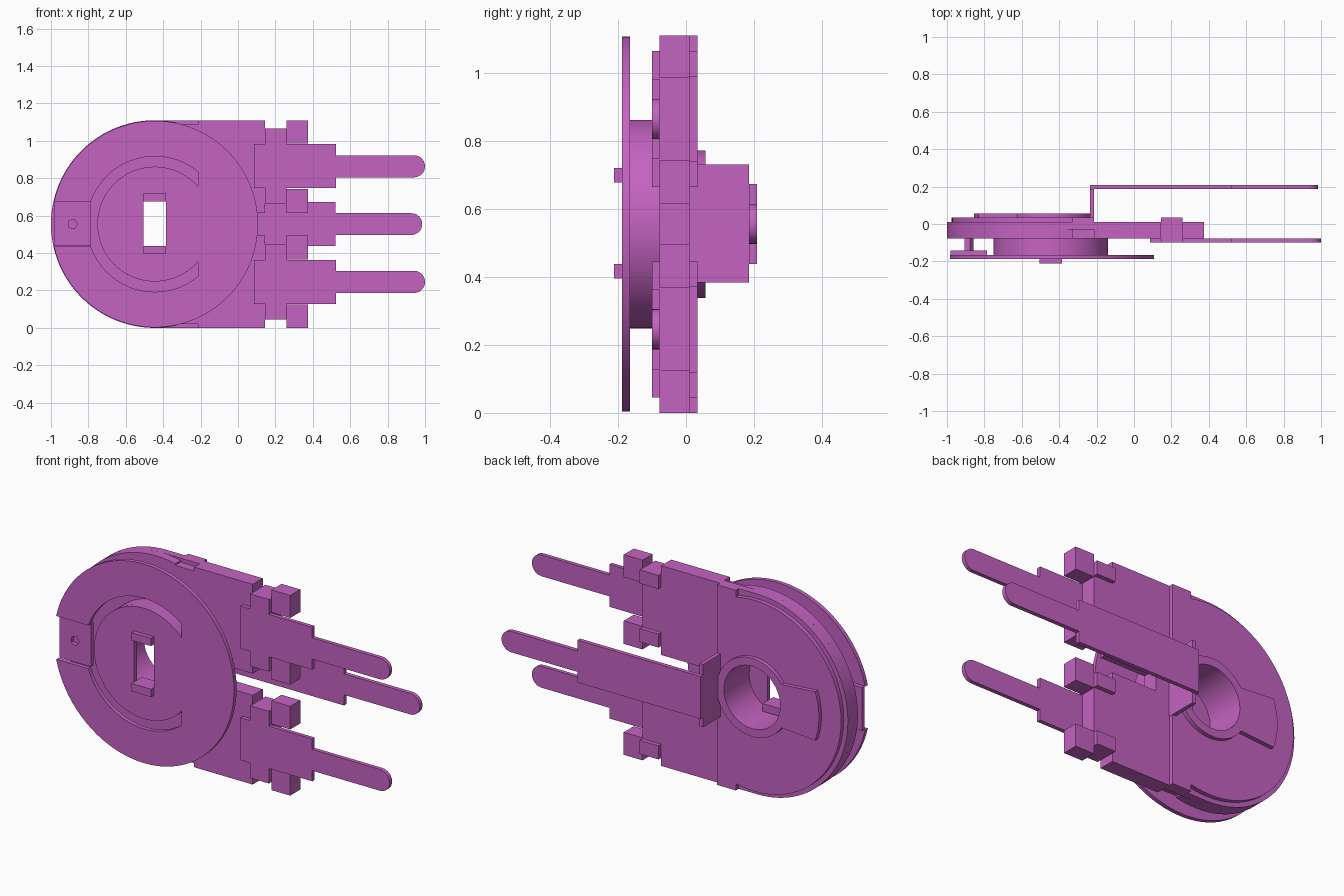
import bpy, math
from math import pi, asin, acos

cube = bpy.data.objects.get("Cube")
if cube:
    bpy.data.objects.remove(cube, do_unlink=True)

CX, CZ = -0.445, 0.555      # rotor axis

mat = bpy.data.materials.new("orchid_plastic")
mat.use_nodes = True
COL = (0.56, 0.125, 0.54, 1)
mat.diffuse_color = COL
mat.node_tree.nodes["Principled BSDF"].inputs["Base Color"].default_value = COL


def arc(r, a0, a1, n=48, cx=CX, cz=CZ):
    return [(cx + r * math.cos(a0 + (a1 - a0) * i / n),
             cz + r * math.sin(a0 + (a1 - a0) * i / n)) for i in range(n + 1)]


def circle(r, n=64, cx=CX, cz=CZ):
    return arc(r, 0, 2 * pi, n, cx, cz)[:-1]


def rect(x0, x1, z0, z1):
    return [(x0, z0), (x1, z0), (x1, z1), (x0, z1)]


def flip(pts):
    """Mirror an outline about the horizontal centre line."""
    return [(x, 2 * CZ - z) for x, z in reversed(pts)]


def plate(name, y0, y1, *loops):
    """Extrude x-z outlines (the first is the rim, the rest are holes) from y0 to y1."""
    cu = bpy.data.curves.new(name, 'CURVE')
    cu.dimensions = '2D'
    cu.fill_mode = 'BOTH'
    cu.extrude = (y1 - y0) / 2
    for pts in loops:
        sp = cu.splines.new('POLY')
        sp.points.add(len(pts) - 1)
        for p, (x, z) in zip(sp.points, pts):
            p.co = (x, z, 0, 1)
        sp.use_cyclic_u = True
    ob = bpy.data.objects.new(name, cu)
    bpy.context.collection.objects.link(ob)
    ob.rotation_euler = (pi / 2, 0, 0)
    ob.location = (0, (y0 + y1) / 2, 0)
    bpy.ops.object.select_all(action='DESELECT')
    ob.select_set(True)
    bpy.context.view_layer.objects.active = ob
    bpy.ops.object.convert(target='MESH')
    ob = bpy.context.object
    ob.name = name
    ob.data.materials.clear()
    ob.data.materials.append(mat)
    # weld caps to walls and keep normals outward
    bpy.ops.object.mode_set(mode='EDIT')
    bpy.ops.mesh.select_all(action='SELECT')
    bpy.ops.mesh.remove_doubles(threshold=0.0001)
    bpy.ops.mesh.normals_make_consistent(inside=False)
    bpy.ops.object.mode_set(mode='OBJECT')
    bpy.ops.object.transform_apply(location=True, rotation=True, scale=True)
    bpy.ops.object.shade_smooth_by_angle(angle=math.radians(30))
    return ob


# --- housing: rounded left end, forked right end with necks and end blocks
def housing_outline(notch):
    up = [(-0.13, 0.615), (0.145, 0.615), (0.145, 0.665), (0.26, 0.665),
          (0.26, 0.615), (0.375, 0.615), (0.375, 0.743), (0.26, 0.743),
          (0.26, 0.985), (0.375, 0.985), (0.375, 1.11), (0.26, 1.11),
          (0.26, 1.065), (0.145, 1.065), (0.145, 1.11)]
    if notch:
        up += [(-0.215, 1.11), (-0.215, 1.088), (-0.33, 1.088)]
        s = acos((-0.33 - CX) / 0.555)
        up += [(-0.33, CZ + 0.555 * math.sin(s))]
    else:
        s = pi / 2
    return up + arc(0.555, s, 2 * pi - s) + flip(up)


bore = circle(0.173)
plate("housing_front", -0.078, -0.03, housing_outline(True), bore)
plate("housing_rear", -0.03, 0.01, housing_outline(False), bore)

# --- raised rear cover with side hooks, and keyed boss around the bore
a = acos((-0.33 - CX) / 0.53)
plate("rear_cover", 0.01, 0.034,
      [(-0.215, 0), (-0.215, 1.11), (-0.33, 1.11)] + arc(0.53, a, 2 * pi - a) + [(-0.33, 0)],
      bore)
c, d = asin(0.12 / 0.217), asin(0.135 / 0.41)
plate("rear_boss", 0.034, 0.057,
      arc(0.217, -(pi - c), pi - c) + arc(0.41, pi - d, pi + d, 12), bore)

# --- rotor: hub and front dial with C-shaped slot opening into the left notch
plate("rotor_hub", -0.165, -0.078, circle(0.307), bore)
R, RO, RI, XE = 0.552, 0.362, 0.307, 0.23
n1, n2 = asin(0.12 / R), asin(0.12 / RO)
e1, e2 = acos(XE / RO), acos(XE / RI)
dial = (arc(R, -(pi - n1), pi - n1, 80) + arc(RO, pi - n2, e1)
        + arc(RI, e2, 2 * pi - e2, 64) + arc(RO, -e1, -(pi - n2)))
plate("rotor_dial", -0.188, -0.165, dial, rect(-0.505, -0.385, 0.395, 0.72))
for side, z0 in (("lower", 0.395), ("upper", 0.677)):
    plate("drive_tab_" + side, -0.212, -0.12, rect(-0.505, -0.385, z0, z0 + 0.043))

# --- wiper strip with pentagonal pin
plate("wiper_strip", -0.165, -0.142, rect(-0.98, -0.787, 0.437, 0.677),
      circle(0.027, 5, -0.885))
plate("wiper_pin", -0.145, -0.07, circle(0.027, 5, -0.885))

# --- outer terminals, each clipped around a neck of the housing
terminal = ([(0.085, 0.747), (0.145, 0.747), (0.145, 0.665), (0.26, 0.665), (0.26, 0.747),
             (0.525, 0.747), (0.525, 0.805)]
            + arc(0.059, -pi / 2, pi / 2, 16, 0.941, 0.864)
            + [(0.525, 0.923), (0.525, 0.982), (0.26, 0.982), (0.26, 1.065),
               (0.145, 1.065), (0.145, 0.982), (0.085, 0.982)])
for side, fn in (("upper", lambda p: p), ("lower", flip)):
    plate("terminal_" + side, -0.1, -0.078, fn(terminal))
    for k, z0 in (("inner", 0.665), ("outer", 0.99)):
        plate(f"clip_{side}_{k}", 0.01, 0.034, fn(rect(0.145, 0.26, z0, z0 + 0.075)))

# --- middle terminal standing off the rear on an upright
plate("middle_upright", 0.01, 0.186, rect(-0.235, -0.213, 0.383, 0.731))
plate("middle_terminal", 0.186, 0.209,
      [(-0.235, 0.438), (0.52, 0.438), (0.52, 0.497)]
      + arc(0.058, -pi / 2, pi / 2, 16, 0.927, 0.555)
      + [(0.52, 0.613), (0.52, 0.673), (-0.235, 0.673)])
